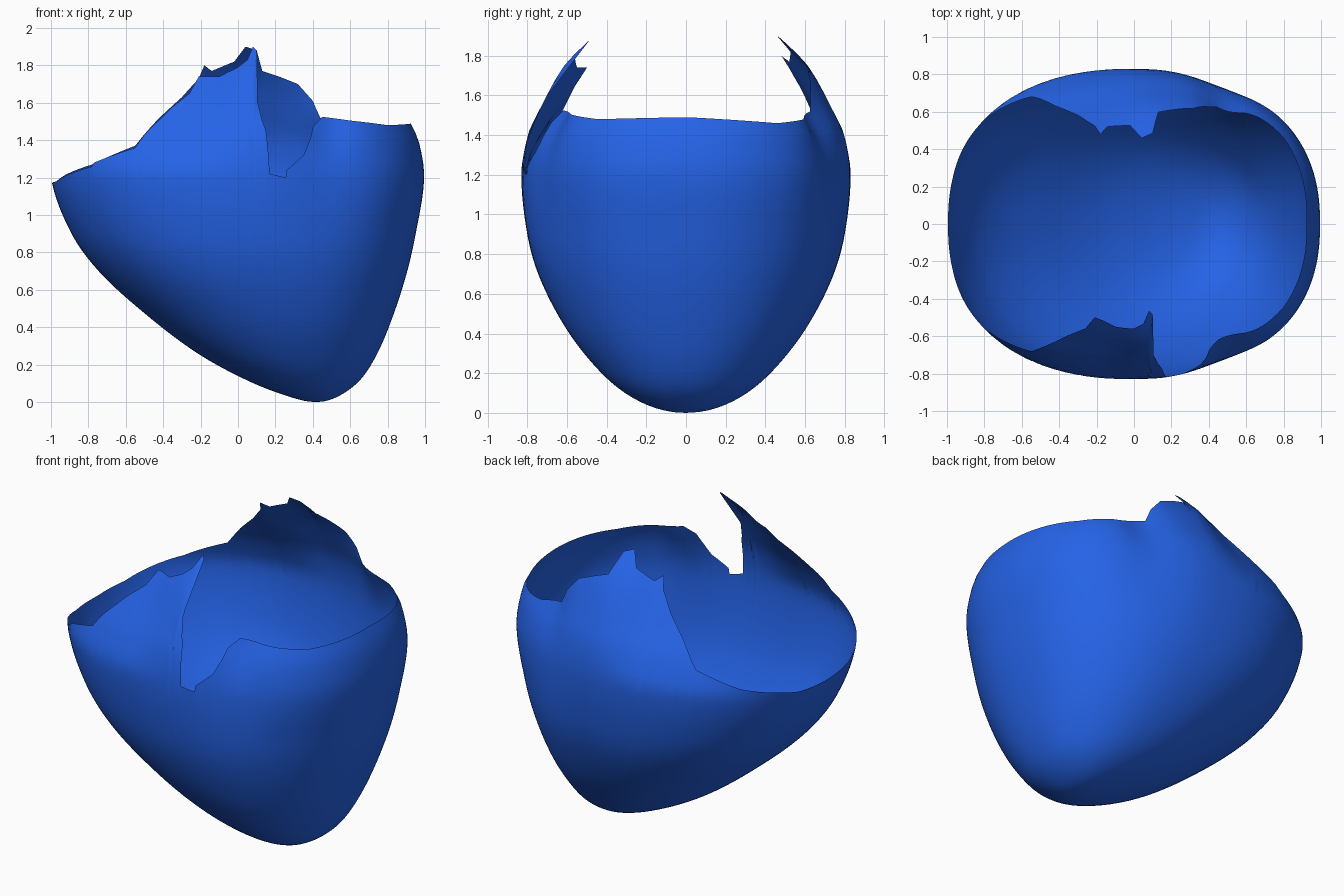
import bpy, bmesh, math

if "Cube" in bpy.data.objects:
    bpy.data.objects.remove(bpy.data.objects["Cube"])

N = 2.3  # squareness of the oval cross-sections

# Cross-section stations: z, left x, middle x, right x, half depth
STATIONS = [
    (0.00, 0.42, 0.42, 0.42, 0.00), (0.03, 0.27, 0.40, 0.535, 0.17),
    (0.12, 0.04, 0.345, 0.655, 0.335), (0.25, -0.20, 0.265, 0.74, 0.472),
    (0.45, -0.47, 0.18, 0.825, 0.62), (0.70, -0.745, 0.08, 0.905, 0.745),
    (0.90, -0.89, 0.03, 0.95, 0.80), (1.20, -1.00, 0.00, 0.995, 0.83),
    (1.40, -0.98, 0.00, 0.965, 0.80), (1.50, -0.95, 0.00, 0.92, 0.755),
    (1.75, -0.85, 0.03, 0.88, 0.615), (1.90, -0.75, 0.05, 0.80, 0.465)]

# Torn rim, left to right: x, z
FRONT_RIM = [(-0.97, 1.18), (-0.78, 1.26), (-0.77, 1.28), (-0.55, 1.36), (-0.50, 1.43),
             (-0.42, 1.51), (-0.36, 1.57), (-0.26, 1.65), (-0.21, 1.74), (-0.10, 1.74),
             (0.00, 1.79), (0.05, 1.83), (0.08, 1.90), (0.10, 1.88), (0.105, 1.60),
             (0.15, 1.45), (0.16, 1.36), (0.17, 1.22), (0.255, 1.20), (0.26, 1.24),
             (0.35, 1.32), (0.39, 1.42), (0.40, 1.47), (0.45, 1.525), (0.60, 1.505),
             (0.80, 1.48)]
BACK_RIM = [(-0.97, 1.18), (-0.78, 1.27), (-0.55, 1.37), (-0.42, 1.52), (-0.30, 1.63),
            (-0.21, 1.73), (-0.18, 1.80), (-0.14, 1.77), (-0.02, 1.82), (0.04, 1.90),
            (0.10, 1.88), (0.13, 1.77), (0.22, 1.74), (0.32, 1.70), (0.40, 1.61),
            (0.44, 1.52), (0.60, 1.48), (0.80, 1.46)]


def section(z):
    """Smoothly interpolate the stations at height z."""
    t = math.sqrt(max(z, 0))
    ts = [math.sqrt(s[0]) for s in STATIONS]
    i = max(j for j in range(len(ts) - 1) if ts[j] <= t or j == 0)

    def slope(j, k):
        a, b = max(j - 1, 0), min(j + 1, len(ts) - 1)
        return (STATIONS[b][k] - STATIONS[a][k]) / (ts[b] - ts[a])

    h = ts[i + 1] - ts[i]
    s = (t - ts[i]) / h
    return [(2*s**3 - 3*s**2 + 1) * STATIONS[i][k] + (s**3 - 2*s**2 + s) * h * slope(i, k)
            + (3*s**2 - 2*s**3) * STATIONS[i + 1][k] + (s**3 - s**2) * h * slope(i + 1, k)
            for k in range(1, 5)]


def squareness(z):
    """Nearly elliptical at the base, squarer towards the rim."""
    return 2.08 + (N - 2.08) * min(z / 1.2, 1)


def clamp(v):
    return max(0.0, min(1.0, v))


def bump(dx, dz):
    return math.exp(-dx * dx - dz * dz)


def point(a, z):
    """Point on the bowl wall at angle a and height z."""
    xl, xm, xr, w = section(z)
    c, s = math.cos(a), math.sin(a)
    p = 2 / squareness(z)
    x = xm + (xr - xm if c > 0 else xm - xl) * math.copysign(abs(c) ** p, c)
    y = w * math.copysign(abs(s) ** p, s)
    # crease right of each raised flap, broad below and sharp at the rim
    y *= 1 - 0.05 * bump((x - 0.5) / 0.22, (z - 1.3) / 0.35) \
           - 0.06 * bump((x - 0.49) / 0.12, (z - 1.5) / 0.16)
    # left half of each flap leans further inward
    k = clamp((0.1 - x) / 0.35)
    lean = 0.19 if a < 0 else 0.16
    y *= 1 - lean * clamp((z - 1.25) / 0.5) * k * k * (3 - 2 * k)
    return x, y, z


def angle(x, z):
    """Angle at which the wall passes through x at height z."""
    xl, xm, xr, _ = section(z)
    k = (x - xm) / (xr - xm if x > xm else xm - xl)
    return math.acos(math.copysign(min(abs(k), 1) ** (squareness(z) / 2), k))


# Rim height by angle
rim = [(-math.pi, 1.17), (0.0, 1.49), (math.pi, 1.17)]
rim += [(-angle(x, z), z) for x, z in FRONT_RIM]
rim += [(angle(x, z), z) for x, z in BACK_RIM]
rim.sort()


def rim_height(a):
    for (a0, z0), (a1, z1) in zip(rim, rim[1:]):
        if a0 <= a <= a1:
            return z0 + (z1 - z0) * (a - a0) / max(a1 - a0, 1e-9)
    return 1.17


# Open bowl: columns rise from the base point to the torn rim
angles = [-math.pi + 2 * math.pi * i / 180 for i in range(180)]
angles += [a for a, _ in rim if -math.pi < a < math.pi
           and min(abs(a - b) for b in angles) > 1e-4]
angles.sort()
ROWS = 44
bm = bmesh.new()
base = bm.verts.new((0.42, 0, 0))
cols = [[bm.verts.new(point(a, rim_height(a) * (r / ROWS) ** 1.6)) for r in range(1, ROWS + 1)]
        for a in angles]
for i, col in enumerate(cols):
    nxt = cols[(i + 1) % len(cols)]
    bm.faces.new((base, nxt[0], col[0]))
    for r in range(ROWS - 1):
        bm.faces.new((col[r], nxt[r], nxt[r + 1], col[r + 1]))
for f in bm.faces:
    f.smooth = True
mesh = bpy.data.meshes.new("torn_bowl_shell")
bm.to_mesh(mesh)
bm.free()

shell = bpy.data.objects.new("torn_bowl_shell", mesh)
bpy.context.collection.objects.link(shell)
blue = bpy.data.materials.new("bright blue")
blue.diffuse_color = (0.0185, 0.125, 0.80, 1)
blue.use_nodes = True
blue.node_tree.nodes["Principled BSDF"].inputs["Base Color"].default_value = blue.diffuse_color
mesh.materials.append(blue)
